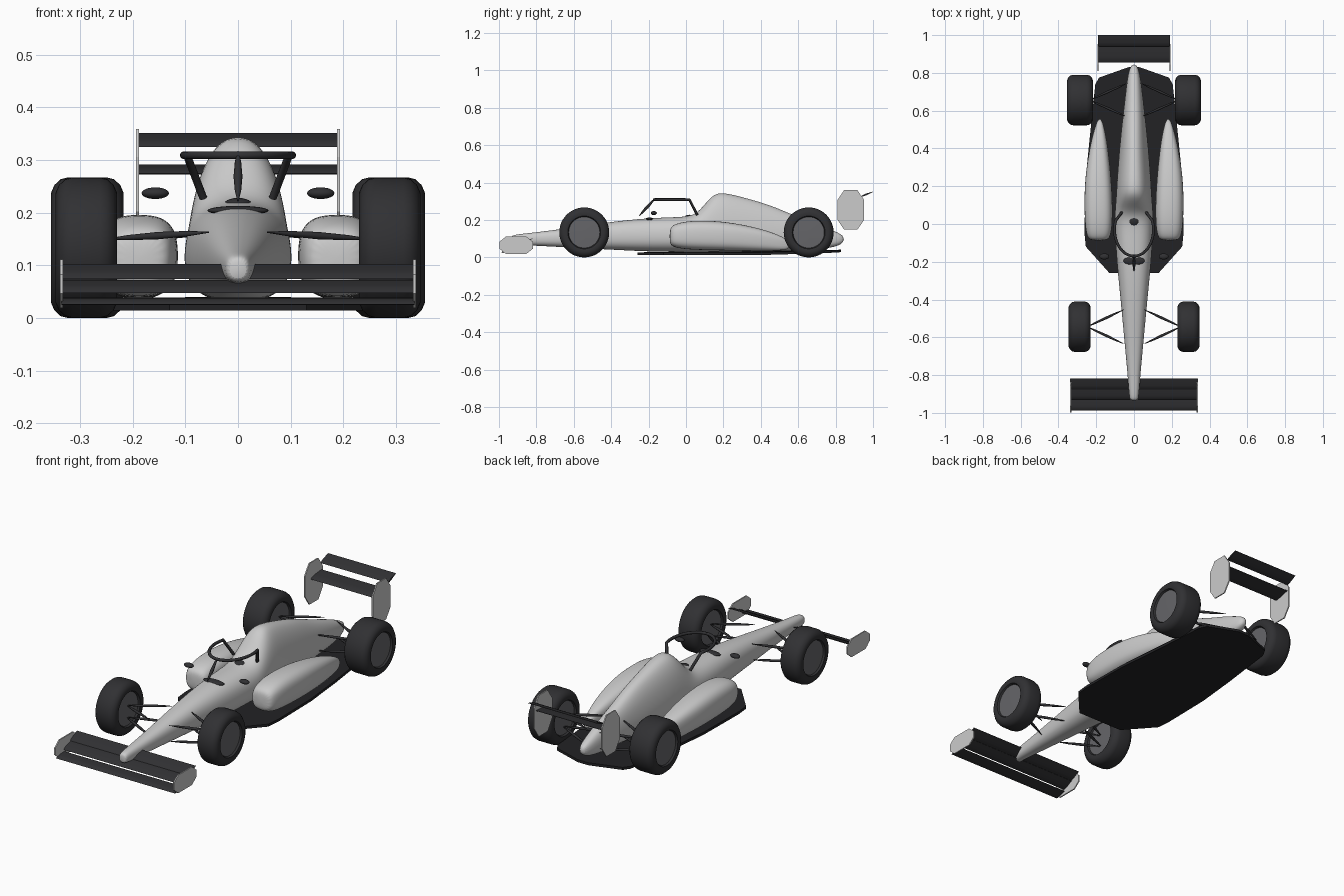
import bpy, bmesh, math
from mathutils import Vector

if "Cube" in bpy.data.objects:
    bpy.data.objects.remove(bpy.data.objects["Cube"])


def material(name, c):
    m = bpy.data.materials.new(name)
    m.diffuse_color = (*c, 1)
    m.use_nodes = True
    m.node_tree.nodes["Principled BSDF"].inputs["Base Color"].default_value = m.diffuse_color
    return m


BLACK = material("carbon", (0.03, 0.03, 0.033))
FLOOR = material("floor_black", (0.016, 0.016, 0.018))
RIM = material("rim_grey", (0.13, 0.13, 0.14))


def finish(name, bm, mat=None, smooth=None):
    bmesh.ops.recalc_face_normals(bm, faces=bm.faces)
    me = bpy.data.meshes.new(name)
    bm.to_mesh(me)
    bm.free()
    ob = bpy.data.objects.new(name, me)
    bpy.context.collection.objects.link(ob)
    if mat:
        me.materials.append(mat)
    if smooth:
        bpy.ops.object.select_all(action='DESELECT')
        ob.select_set(True)
        bpy.context.view_layer.objects.active = ob
        bpy.ops.object.shade_smooth_by_angle(angle=math.radians(smooth))
    return ob


def skin(name, rings, mat=None, smooth=None, closed=False):
    """Join equal-length rings of points with quads."""
    bm = bmesh.new()
    vs = [[bm.verts.new(p) for p in r] for r in rings]
    n = len(vs[0])
    pairs = list(zip(vs, vs[1:])) + ([(vs[-1], vs[0])] if closed else [])
    for a, b in pairs:
        for i in range(n):
            j = (i + 1) % n
            bm.faces.new((a[i], a[j], b[j], b[i]))
    if not closed:
        bm.faces.new(vs[0])
        bm.faces.new(vs[-1])
    return finish(name, bm, mat, smooth)


def hull(name, stations, side=1, power=2.4, n=20):
    """Loft rounded sections: (y, centre x, half width, bottom, top, top narrowing)."""
    rings = []
    for y, cx, w, zb, zt, k in stations:
        ring = []
        for i in range(n):
            a = 2 * math.pi * i / n
            c, s = math.cos(a), math.sin(a)
            u = math.copysign(abs(c) ** (2 / power), c) * 1.02
            v = math.copysign(abs(s) ** (2 / power), s) * 1.02
            x = cx + w * u * (1 - k * (v + 1) / 2)
            ring.append((side * x, y, (zb + zt) / 2 + v * (zt - zb) / 2))
        rings.append(ring)
    ob = skin(name, rings, smooth=60)
    sub = ob.modifiers.new("smooth", 'SUBSURF')
    sub.levels = sub.render_levels = 2
    return ob


def extrude_x(name, yz, x0, x1, mat=None, smooth=None):
    return skin(name, [[(x, y, z) for y, z in yz] for x in (x0, x1)], mat, smooth)


def aerofoil(name, a, b, t, half):
    """Wing element from leading edge a to trailing edge b (y, z)."""
    a, b = Vector(a), Vector(b)
    d = b - a
    nrm = Vector((-d.y, d.x)).normalized() * t
    pts = [a, a + d * .12 + nrm * .6, a + d * .4 + nrm * .8, b + nrm * .1,
           b - nrm * .1, a + d * .4 - nrm * .5, a + d * .12 - nrm * .4]
    extrude_x(name, [(p.x, p.y) for p in pts], -half, half, BLACK, 40)


def tube(name, pts, r, radii=None):
    cu = bpy.data.curves.new(name, 'CURVE')
    cu.dimensions = '3D'
    cu.bevel_depth, cu.bevel_resolution, cu.use_fill_caps = r, 2, True
    sp = cu.splines.new('POLY')
    sp.points.add(len(pts) - 1)
    for i, p in enumerate(pts):
        sp.points[i].co = (*p, 1)
        sp.points[i].radius = radii[i] if radii else 1
    cu.materials.append(BLACK)
    ob = bpy.data.objects.new(name, cu)
    bpy.context.collection.objects.link(ob)


def spindle(name, a, b, r):
    a, b = Vector(a), Vector(b)
    tube(name, [a.lerp(b, t) for t in (0, .2, .5, .8, 1)], r, (.15, .7, 1, .7, .15))


def ellipsoid(name, loc, size, mat):
    bm = bmesh.new()
    bmesh.ops.create_uvsphere(bm, u_segments=20, v_segments=12, radius=1)
    for v in bm.verts:
        v.co = Vector(loc) + Vector(s * c for s, c in zip(size, v.co))
    finish(name, bm, mat, 60)


# main body from nose tip to gearbox tail
hull("body", [
    (-.935, 0, .018, .072, .112, 0), (-.92, 0, .025, .067, .122, 0),
    (-.80, 0, .033, .063, .133, 0), (-.60, 0, .052, .052, .160, 0),
    (-.40, 0, .072, .042, .190, .05), (-.20, 0, .095, .032, .210, .1),
    (-.05, 0, .104, .030, .214, .1), (.04, 0, .108, .030, .220, .12),
    (.09, 0, .110, .030, .268, .25), (.15, 0, .110, .030, .345, .36),
    (.22, 0, .106, .030, .343, .36), (.36, 0, .095, .032, .305, .4),
    (.46, 0, .084, .034, .275, .4), (.58, 0, .066, .038, .222, .3),
    (.70, 0, .048, .043, .180, .2), (.80, 0, .033, .055, .138, .1),
    (.845, 0, .014, .080, .115, 0)])

for side, tag in ((-1, "left"), (1, "right")):
    # side pods
    hull("side_pod_" + tag, [
        (-.088, .187, .040, .075, .150, 0), (-.07, .187, .062, .055, .175, 0),
        (0, .187, .072, .044, .193, 0), (.10, .188, .074, .040, .197, 0),
        (.22, .190, .070, .038, .189, 0), (.35, .188, .056, .036, .165, 0),
        (.46, .184, .038, .036, .135, 0), (.56, .181, .012, .040, .090, 0)],
        side, 2.8)

    # mirrors
    ellipsoid("mirror_" + tag, (side * .157, -.172, .237), (.026, .016, .011), BLACK)

    # wing end plates
    for name, x, y, z, hy, hz, cy, cz in (
            ("front_end_plate_", .335, -.908, .065, .090, .046, .055, .018),
            ("rear_end_plate_", .191, .881, .254, .072, .105, .036, .052)):
        outline = [(y - hy, z - cz), (y - cy, z - hz), (y + cy, z - hz), (y + hy, z - cz),
                   (y + hy, z + cz), (y + cy, z + hz), (y - cy, z + hz), (y - hy, z + cz)]
        extrude_x(name + tag, outline, side * x - .003, side * x + .003)

    # wheels and wishbones
    for end, wy, xc, w, reach, inner in (("front", -.544, .288, .116, .218, .055),
                                         ("rear", .656, .286, .137, .205, .035)):
        R, h = .1335, w / 2
        half = [(h - .014, .082), (h - .003, .088), (h, .105), (h - .006, .119),
                (h - .018, .130), (h - .032, R)]
        prof = half + [(-x, r) for x, r in reversed(half)]
        rings = []
        for i in range(48):
            a = math.tau * i / 48
            rings.append([(side * xc + x, wy + r * math.cos(a), R + r * math.sin(a))
                          for x, r in prof])
        skin(f"{end}_tyre_{tag}", rings, BLACK, 50, closed=True)
        bm = bmesh.new()
        rim = [(-h + .010, .02), (-h + .012, .086), (h - .012, .086), (h - .010, .02)]
        bm.free()
        skin(f"{end}_rim_{tag}", [[(side * xc + x, wy + r * math.cos(math.tau * i / 48),
                                    R + r * math.sin(math.tau * i / 48)) for i in range(48)]
                                  for x, r in rim], RIM, 40)
        for level, zi, zo in (("upper", .163, .150), ("lower", .082, .090)):
            for dirn, dy in (("fore", -.09), ("aft", .09)):
                spindle(f"{end}_{level}_{dirn}_arm_{tag}",
                        (side * inner, wy + dy, zi), (side * (reach + .03), wy, zo), .007)

# floor plate, slightly lifted at the rear
edge = [(.13, -.26), (.255, -.12), (.262, -.05), (.258, .22), (.235, .45),
        (.205, .74), (.185, .775), (.03, .83)]
loop = edge + [(-x, y) for x, y in reversed(edge)]
lift = lambda y: .014 * max(0, (y - .6) / .23)
skin("floor", [[(x, y, z + lift(y)) for x, y in loop] for z in (.014, .027)], FLOOR)

# front and rear wing elements
aerofoil("front_wing_main", (-.988, .026), (-.925, .038), .008, .335)
aerofoil("front_wing_middle_flap", (-.930, .048), (-.872, .072), .007, .335)
aerofoil("front_wing_top_flap", (-.877, .074), (-.818, .102), .007, .335)
aerofoil("rear_wing_main", (.855, .274), (.942, .291), .008, .191)
aerofoil("rear_wing_flap", (.938, .325), (1.0, .351), .007, .191)

# cockpit hoop with rear legs and front pylon
arc = [math.radians(20 - 220 * i / 24) for i in range(25)]
hoop = [(.103 * math.cos(a), -.03 + .14 * math.sin(a), .309) for a in arc]
tube("cockpit_hoop", [(.066, .06, .228)] + hoop + [(-.066, .06, .228)], .0075)
spindle("hoop_pylon", (0, -.165, .316), (0, -.25, .222), .0085)

# cockpit rim and headrest
ellipsoid("cockpit_rim", (0, -.195, .204), (.058, .022, .009), BLACK)
ellipsoid("headrest", (0, .02, .212), (.03, .03, .016), BLACK)
